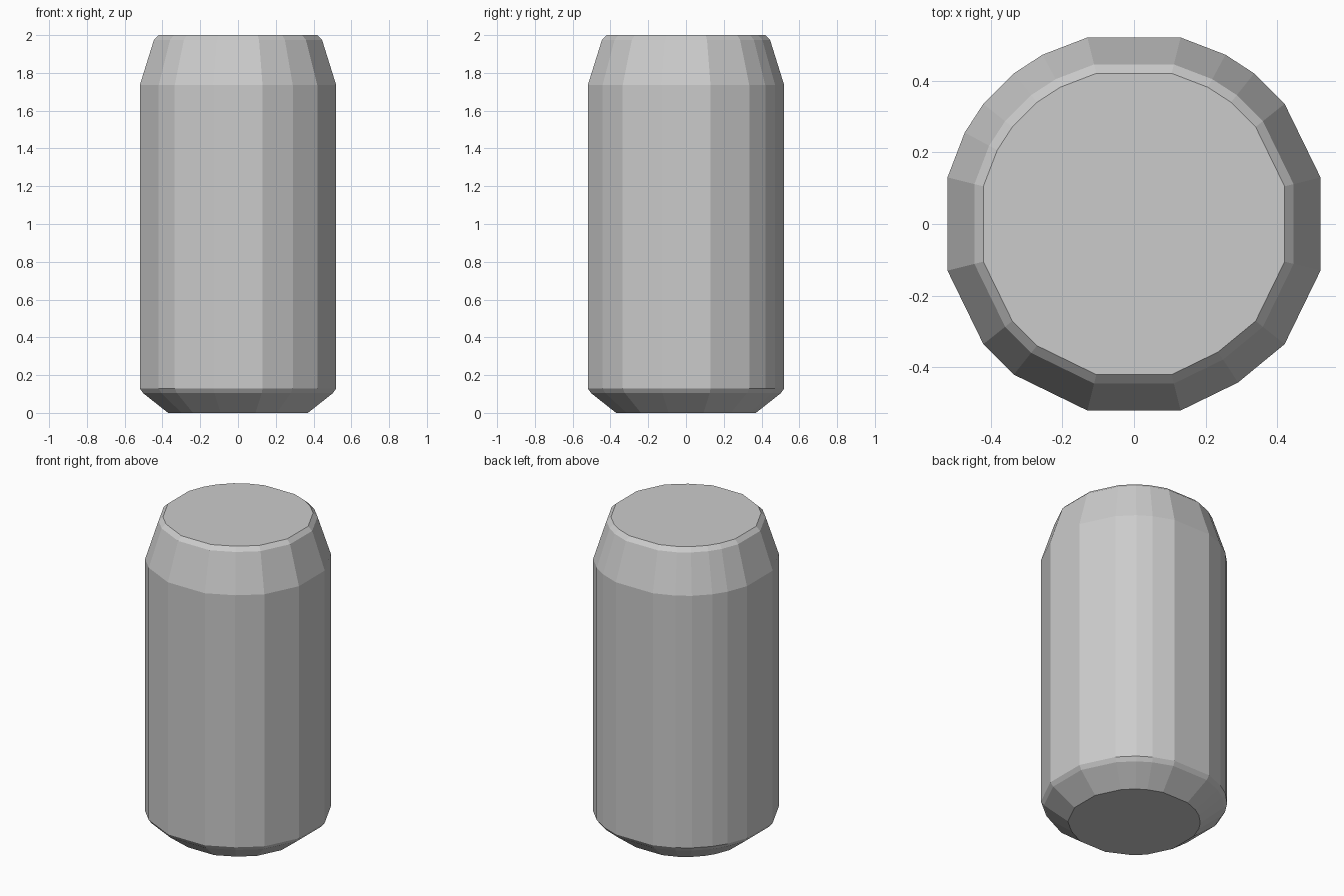
import bpy, bmesh

if "Cube" in bpy.data.objects:
    bpy.data.objects.remove(bpy.data.objects["Cube"])

# Irregular many-sided cross-section of the can at full width
outline = [(0.52, -0.13), (0.52, 0.13), (0.42, 0.335), (0.335, 0.42), (0.255, 0.472),
           (0.13, 0.52), (-0.13, 0.52), (-0.255, 0.472), (-0.335, 0.42), (-0.42, 0.335),
           (-0.472, 0.255), (-0.52, 0.13), (-0.52, -0.13), (-0.42, -0.335),
           (-0.335, -0.42), (-0.13, -0.52), (0.13, -0.52), (0.29, -0.442), (0.42, -0.335)]

# Profile: height and half-width of base, lower chamfer, wall, shoulder and rim
profile = [(0.0, 0.37), (0.105, 0.503), (0.13, 0.52), (1.735, 0.52), (1.975, 0.445), (2.0, 0.42)]

bm = bmesh.new()
rings = []
for z, half in profile:
    s = half / 0.52
    rings.append([bm.verts.new((x * s, y * s, z)) for x, y in outline])

# Walls
n = len(outline)
for low, high in zip(rings, rings[1:]):
    for i in range(n):
        j = (i + 1) % n
        bm.faces.new((low[i], low[j], high[j], high[i]))

# Flat bottom and lid
bm.faces.new(rings[0][::-1])
bm.faces.new(rings[-1])

mesh = bpy.data.meshes.new("can_body")
bm.to_mesh(mesh)
bm.free()
bpy.context.collection.objects.link(bpy.data.objects.new("can_body", mesh))
